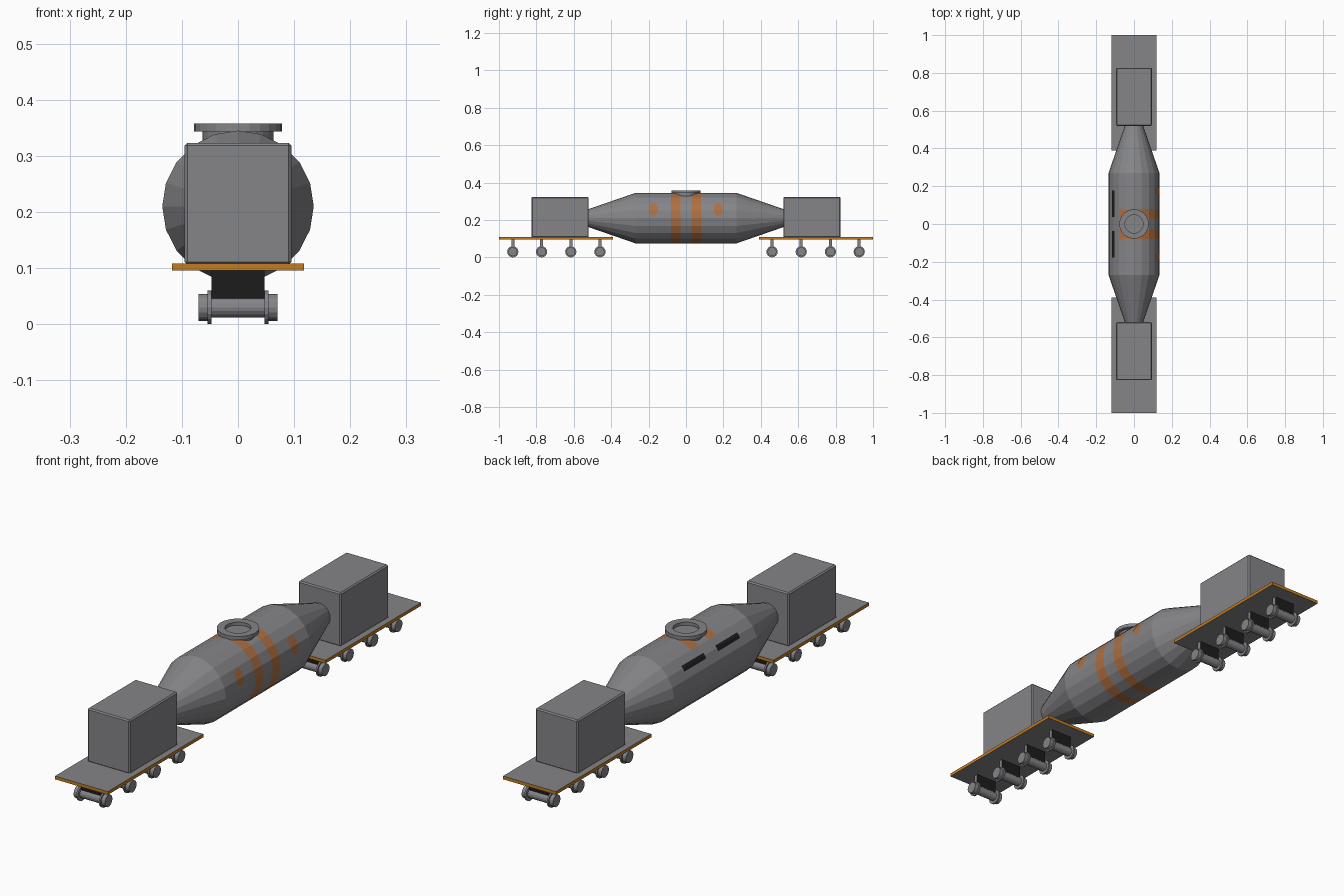
import bpy, bmesh, math
from mathutils import Matrix, Vector

if "Cube" in bpy.data.objects:
    bpy.data.objects.remove(bpy.data.objects["Cube"])

def mat(name, c):
    m = bpy.data.materials.new(name)
    m.diffuse_color = (*c, 1)
    m.use_nodes = True
    m.node_tree.nodes["Principled BSDF"].inputs["Base Color"].default_value = m.diffuse_color
    return m

GREY = mat("steel grey", (0.235, 0.235, 0.25))
RUST = mat("stripe orange", (0.42, 0.16, 0.055))
AMBER = mat("deck edge amber", (0.55, 0.20, 0.015))
BLACK = mat("black", (0.012, 0.012, 0.012))

def finish(name, bm, mats):
    bmesh.ops.recalc_face_normals(bm, faces=bm.faces)
    me = bpy.data.meshes.new(name)
    bm.to_mesh(me)
    bm.free()
    ob = bpy.data.objects.new(name, me)
    bpy.context.collection.objects.link(ob)
    for m in mats:
        me.materials.append(m)
    return ob

def box(name, x, y, z, mats, rule=None, bevel=0):
    bm = bmesh.new()
    bmesh.ops.create_cube(bm, size=1)
    for v in bm.verts:
        v.co = Vector([(a + b) / 2 + c * (b - a) for (a, b), c in zip((x, y, z), v.co)])
    bm.normal_update()
    if rule:
        for f in bm.faces:
            f.material_index = rule(f.normal)
    if bevel:
        bmesh.ops.bevel(bm, geom=bm.edges[:], offset=bevel, segments=1, affect='EDGES')
    return finish(name, bm, mats)

def lathe(name, prof, n, matrix, mats, rule=None):
    """Revolve (radius, height) points about local z; radius 0 closes an end."""
    bm = bmesh.new()
    rings = []
    for r, h in prof:
        k = 1 if r == 0 else n
        rings.append([bm.verts.new(matrix @ Vector((r * math.cos(2 * math.pi * i / n),
                      r * math.sin(2 * math.pi * i / n), h))) for i in range(k)])
    for a, b in zip(rings, rings[1:]):
        for i in range(n):
            j = (i + 1) % n
            vs = [a[i % len(a)], a[j % len(a)], b[j % len(b)], b[i % len(b)]]
            f = bm.faces.new(list(dict.fromkeys(vs)))
            if rule:
                f.material_index = rule(f.calc_center_median())
    return finish(name, bm, mats)

# Vessel: faceted torpedo body with painted bands on the right side
N, R, ZC = 20, 0.135, 0.21
ALONG_Y = Matrix.Translation((0, 0, ZC)) @ Matrix.Rotation(math.pi / 2, 4, 'X')

def band(c):
    ang = abs(math.degrees(math.atan2(c.z - ZC, c.x)))
    return int(0.03 < abs(c.y) < 0.08 and ang < 126)

half = [(R, 0.03), (R, 0.08), (R, 0.27), (0.045, 0.53), (0, 0.53)]
lathe("vessel", [(r, -h) for r, h in reversed(half)] + half, N, ALONG_Y, [GREY, RUST], band)

# Filling mouth: neck, flange and open hole
lathe("vessel_mouth", [(0, 0.345), (0.048, 0.345), (0.048, 0.358), (0.078, 0.358), (0.078, 0.343),
      (0.063, 0.343), (0.063, 0.30), (0, 0.30)], 24, Matrix(), [GREY])

def surface_x(dz):
    """x of the faceted body at a height above its axis."""
    step = 2 * math.pi / N
    k = math.floor(math.asin(dz / R) / step + 1e-6)
    z0, z1 = R * math.sin(k * step), R * math.sin((k + 1) * step)
    x0, x1 = R * math.cos(k * step), R * math.cos((k + 1) * step)
    return x0 + (x1 - x0) * (dz - z0) / (z1 - z0)

def patch(name, side, yc, rows, m):
    """Thin painted plate on the body; rows are (height above axis, half width)."""
    bm = bmesh.new()
    pairs = [[bm.verts.new((side * (surface_x(z) + 0.002), yc + w * q, ZC + z + 0.001)) for q in (-1, 1)]
             for z, w in rows]
    for a, b in zip(pairs, pairs[1:]):
        bm.faces.new((a[0], a[1], b[1], b[0]) if side > 0 else (a[1], a[0], b[0], b[1]))
    me = bpy.data.meshes.new(name)
    bm.normal_update()
    bm.to_mesh(me)
    bm.free()
    me.materials.append(m)
    bpy.context.collection.objects.link(bpy.data.objects.new(name, me))

Z1, Z2 = R * math.sin(math.pi / 10), R * math.sin(math.pi / 5)   # facet edges
for s, end in ((-1, "front"), (1, "back")):
    # Eight-sided spot on the right, dark marking on the upper left
    patch(end + "_spot", 1, s * 0.173, [(0.013, 0.010), (0.028, 0.022), (Z1, 0.0225),
                                        (0.062, 0.022), (0.077, 0.010)], RUST)
    patch(end + "_marking", -1, s * 0.108, [(0.068, 0.07), (Z2, 0.07), (0.087, 0.07)], BLACK)

    # Deck with amber edges, and the machinery box on it
    def span(a, b):
        return tuple(sorted((s * a, s * b)))
    box(end + "_deck", (-0.118, 0.118), span(0.39, 1.0), (0.0955, 0.1085), [GREY, AMBER],
        lambda n: int(abs(n.z) < 0.5))
    box(end + "_machinery_box", (-0.095, 0.095), span(0.52, 0.827), (0.106, 0.323), [GREY], bevel=0.005)

    # Wheelsets: hanger plate, axle and flanged wheels in one turned shape
    for i, y in enumerate((0.46, 0.616, 0.772, 0.926)):
        y *= s
        box(f"{end}_hanger_{i}", (-0.047, 0.047), (y - 0.008, y + 0.008), (0.035, 0.097),
            [GREY, BLACK], lambda n: int(abs(n.y) > 0.5))
        w = [(0.018, 0.047), (0.030, 0.047), (0.030, 0.054), (0.024, 0.054), (0.024, 0.07), (0, 0.07)]
        lathe(f"{end}_wheelset_{i}", [(r, -h) for r, h in reversed(w)] + w, 16,
              Matrix.Translation((0, y, 0.03)) @ Matrix.Rotation(math.pi / 2, 4, 'Y'), [GREY])
